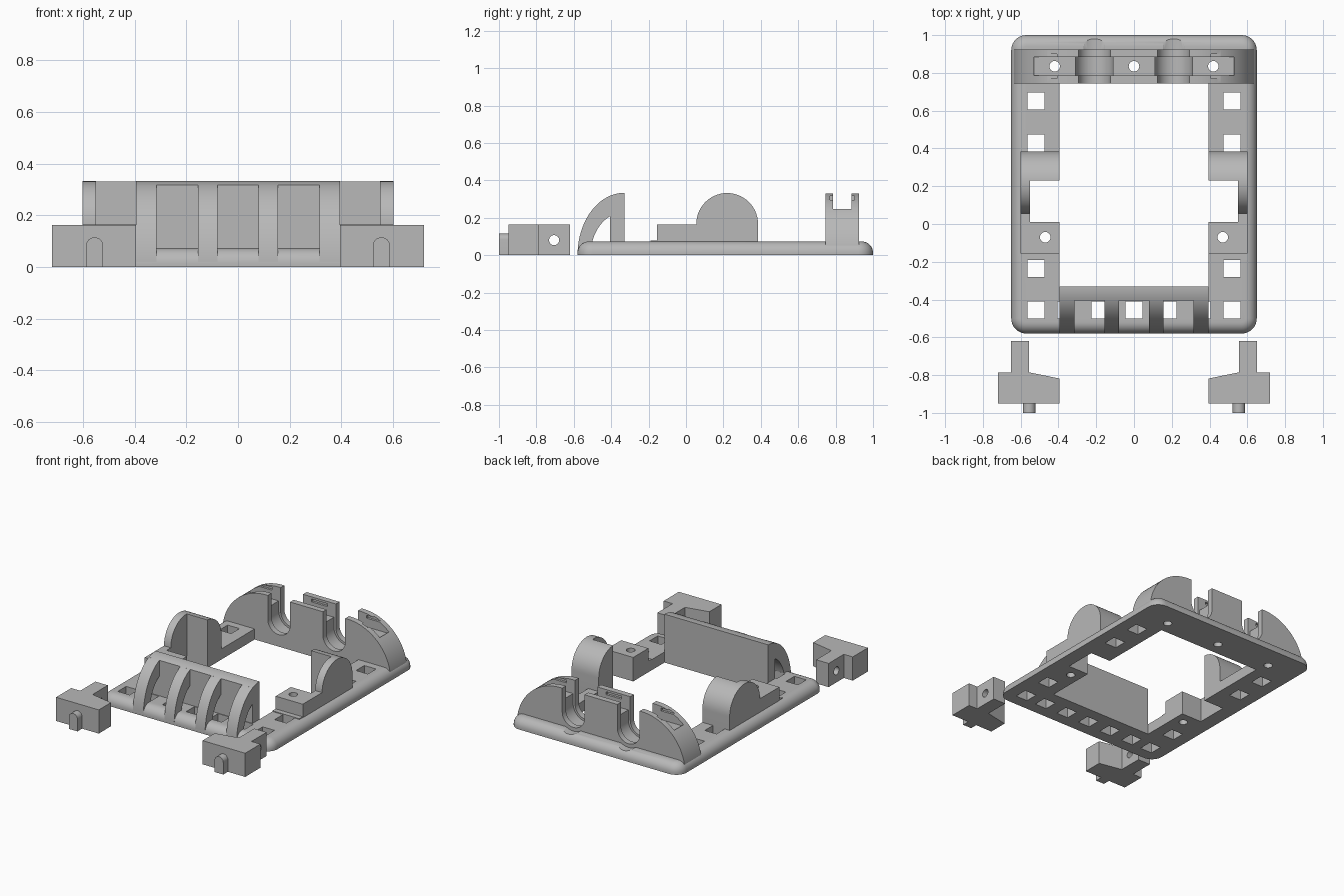
import bpy, bmesh
from math import sin, cos, radians
from mathutils import Vector

old = bpy.data.objects.get("Cube")
if old:
    bpy.data.objects.remove(old)

grey = bpy.data.materials.new("light grey")
grey.use_nodes = True
grey.diffuse_color = (0.48, 0.48, 0.48, 1)
grey.node_tree.nodes["Principled BSDF"].inputs["Base Color"].default_value = (0.48, 0.48, 0.48, 1)


def make(name, bm):
    bmesh.ops.recalc_face_normals(bm, faces=bm.faces)
    mesh = bpy.data.meshes.new(name)
    bm.to_mesh(mesh)
    bm.free()
    mesh.materials.append(grey)
    obj = bpy.data.objects.new(name, mesh)
    bpy.context.collection.objects.link(obj)
    return obj


def arc(cx, cy, rx, ry, a0, a1, n=20):
    angles = [radians(a0 + (a1 - a0) * i / n) for i in range(n + 1)]
    return [(cx + rx * cos(a), cy + ry * sin(a)) for a in angles]


def prism(name, pts, axis, lo, hi):
    """Extrude a 2D outline along the given axis."""
    place = {"x": lambda p, d: (d, p[0], p[1]),
             "y": lambda p, d: (p[0], d, p[1]),
             "z": lambda p, d: (p[0], p[1], d)}[axis]
    bm = bmesh.new()
    a = [bm.verts.new(place(p, lo)) for p in pts]
    b = [bm.verts.new(place(p, hi)) for p in pts]
    bm.faces.new(a)
    bm.faces.new(b[::-1])
    n = len(pts)
    for i in range(n):
        j = (i + 1) % n
        bm.faces.new((a[i], b[i], b[j], a[j]))
    return make(name, bm)


def box(name, x0, x1, y0, y1, z0, z1):
    return prism(name, [(x0, y0), (x1, y0), (x1, y1), (x0, y1)], "z", z0, z1)


def rod(u, v, r, axis, lo, hi):
    return prism("cutter", arc(u, v, r, r, 0, 345, 23), axis, lo, hi)


def cut(obj, cutters):
    for c in cutters:
        c.hide_render = True
        mod = obj.modifiers.new("cut", "BOOLEAN")
        mod.operation, mod.solver, mod.object = "DIFFERENCE", "EXACT", c
    deps = bpy.context.evaluated_depsgraph_get()
    mesh = bpy.data.meshes.new_from_object(obj.evaluated_get(deps))
    obj.modifiers.clear()
    obj.data = mesh


TOP = 0.073       # thickness of the base frame
cutters = []


def helper(obj):
    cutters.append(obj)
    return obj


# Base frame: rounded slab with softened top rim
bm = bmesh.new()
bmesh.ops.create_cube(bm, size=1)
for v in bm.verts:
    v.co = Vector((v.co.x * 1.3, v.co.y * 1.58 + 0.21, (v.co.z + 0.5) * TOP))
upright = [e for e in bm.edges if abs(e.verts[0].co.z - e.verts[1].co.z) > 0.01]
bmesh.ops.bevel(bm, geom=upright, offset=0.08, segments=8, profile=0.5, affect="EDGES")
rim = [e for e in bm.edges if all(v.co.z > TOP - 0.001 for v in e.verts)]
bmesh.ops.bevel(bm, geom=rim, offset=0.06, segments=8, profile=0.5, affect="EDGES")
base = make("base_frame", bm)

opening = helper(box("cutter", -0.395, 0.395, -0.33, 0.745, -1, 1))
notches = [helper(box("cutter", s * 0.47 - 0.08, s * 0.47 + 0.08, 0.01, 0.23, -1, 1)) for s in (-1, 1)]
screws = [helper(rod(x, y, 0.028, "z", -1, 1))
          for x, y in ((-0.42, 0.835), (0, 0.835), (0.42, 0.835), (-0.47, -0.07), (0.47, -0.07))]
spots = [(s * 0.52, y) for s in (-1, 1) for y in (0.65, 0.43, -0.235, -0.455)]
spots += [(x, -0.455) for x in (-0.36, -0.18, 0, 0.18, 0.36)]
slots = [helper(box("cutter", x - 0.045, x + 0.045, y - 0.045, y + 0.045, -1, 0.2)) for x, y in spots]


def channel(x, r, lo, hi):
    outline = [(x + r, 0.6)] + arc(x, 0.167, r, r, 0, -180) + [(x - r, 0.6)]
    return helper(prism("cutter", outline, "y", lo, hi))


# Shaft channels: bearing seat, wider inner groove, clearance behind
seats = [channel(s * 0.21, 0.085, 0.70, 0.95) for s in (-1, 1)]
grooves = [channel(s * 0.21, 0.1, 0.785, 0.885) for s in (-1, 1)]
clearance = [channel(s * 0.21, 0.11, 0.925, 0.98) for s in (-1, 1)]
cut(base, [opening] + notches + screws + slots + grooves + clearance)

# Rear cradle: round-shouldered wall with channels and a strap recess
outline = arc(0.31, 0, 0.33, 0.33, 0, 90) + arc(-0.31, 0, 0.33, 0.33, 90, 180)
cradle = prism("rear_cradle", outline, "y", 0.745, 0.925)
recess = helper(box("cutter", -0.53, 0.53, 0.785, 0.885, 0.235, 0.6))
pockets = [helper(box("cutter", x - 0.06, x + 0.06, 0.77, 0.9, 0.295, 0.315)) for x in (-0.42, 0, 0.42)]
cut(cradle, seats + grooves + [recess] + pockets + screws[:3])

# Side mounts: screw block with a rounded cheek behind it
outline = [(-0.155, 0.03), (-0.155, 0.165), (0.055, 0.165)]
outline += arc(0.22, 0.167, 0.165, 0.165, 180, 0, 28) + [(0.385, 0.03)]
for side, s in (("left", 1), ("right", -1)):
    lo, hi = sorted((s * 0.395, s * 0.602))
    mount = prism(side + "_mount", outline, "x", lo, hi)
    cut(mount, notches + screws[3:])

    lo, hi = sorted((s * 0.395, s * 0.6))
    box(side + "_mount_step", lo, hi, -0.19, -0.15, 0.03, TOP + 0.005)

    # Loose clip: tapered block, arm with cross hole, round-topped peg
    plan = [(0.395, -0.95), (0.72, -0.95), (0.72, -0.785), (0.652, -0.785),
            (0.652, -0.62), (0.557, -0.62), (0.557, -0.785), (0.395, -0.818)]
    clip = prism(side + "_clip", [(s * x, y) for x, y in plan], "z", 0, 0.163)
    cut(clip, [helper(rod(-0.705, 0.08, 0.027, "x", -1, 1))])
    peg = [(s * 0.555 + 0.033, 0)] + arc(s * 0.555, 0.082, 0.033, 0.033, 0, 180, 14) + [(s * 0.555 - 0.033, 0)]
    prism(side + "_clip_peg", peg, "y", -1, -0.94)

# Front guard: upright wall with four curved ribs
wall = arc(-0.33, 0, 0.25, 0.333, 107.5, 90, 6) + [(-0.33, 0), (-0.405, 0)]
prism("front_wall", wall, "x", -0.395, 0.395)
rib = arc(-0.33, 0, 0.25, 0.333, 180, 90) + arc(-0.33, 0, 0.18, 0.23, 90, 180)
for i, x in enumerate((-0.355, -0.1175, 0.1175, 0.355)):
    half = 0.04 if abs(x) > 0.2 else 0.0375
    prism("front_rib_%d" % (i + 1), rib, "x", x - half, x + half)

for c in cutters:
    bpy.data.objects.remove(c)

# Smooth the curves, keep the edges crisp
bpy.ops.object.select_all(action="DESELECT")
for obj in bpy.context.collection.objects:
    if obj.type == "MESH":
        obj.select_set(True)
        bpy.context.view_layer.objects.active = obj
bpy.ops.object.shade_smooth_by_angle(angle=radians(30))
